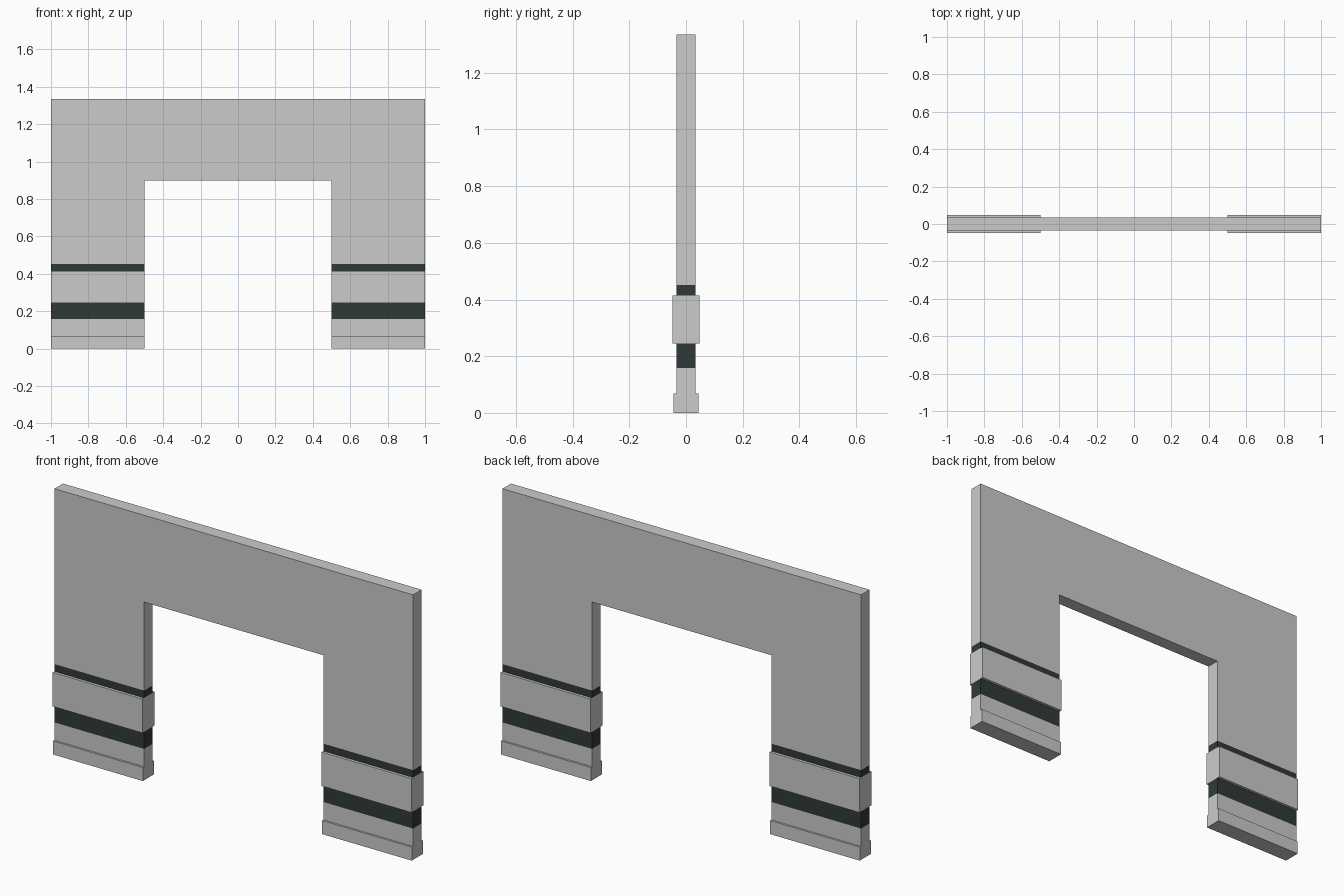
import bpy
import bmesh

if "Cube" in bpy.data.objects:
    bpy.data.objects.remove(bpy.data.objects["Cube"])

WALL, BLOCK, BASE = 0.034, 0.048, 0.044   # half depths
OUTER, INNER = 1.0, 0.5                   # leg extents in x

dark = bpy.data.materials.new("dark_band")
dark.diffuse_color = (0.03, 0.042, 0.039, 1)
dark.use_nodes = True
dark.node_tree.nodes["Principled BSDF"].inputs["Base Color"].default_value = dark.diffuse_color


def finish(name, bm, material=None):
    bmesh.ops.recalc_face_normals(bm, faces=bm.faces)
    mesh = bpy.data.meshes.new(name)
    bm.to_mesh(mesh)
    bm.free()
    if material:
        mesh.materials.append(material)
    obj = bpy.data.objects.new(name, mesh)
    bpy.context.collection.objects.link(obj)


def extrude_front(name, profile, half_depth, material=None):
    """Extrude an (x, z) outline symmetrically along y."""
    bm = bmesh.new()
    face = bm.faces.new([bm.verts.new((x, -half_depth, z)) for x, z in profile])
    geom = bmesh.ops.extrude_face_region(bm, geom=[face])["geom"]
    verts = [g for g in geom if isinstance(g, bmesh.types.BMVert)]
    bmesh.ops.translate(bm, verts=verts, vec=(0, 2 * half_depth, 0))
    finish(name, bm, material)


# Upper arch wall with the doorway opening
right = [(INNER, 0.898), (INNER, 0.452), (OUTER, 0.452), (OUTER, 1.336)]
left = [(-x, z) for x, z in reversed(right)]
extrude_front("arch_wall", right + left, WALL)

# Stacked sections of each leg: name, bottom, top, half depth, material
sections = [
    ("base", 0.0, 0.068, BASE, None),
    ("lower_wall", 0.068, 0.158, WALL, None),
    ("wide_dark_band", 0.158, 0.244, WALL, dark),
    ("raised_block", 0.244, 0.415, BLOCK, None),
    ("narrow_dark_band", 0.415, 0.452, WALL, dark),
]
for side, sign in (("left", -1), ("right", 1)):
    a, b = sign * INNER, sign * OUTER
    for name, z0, z1, depth, mat in sections:
        outline = [(a, z0), (b, z0), (b, z1), (a, z1)]
        extrude_front(f"{side}_{name}", outline, depth, mat)
